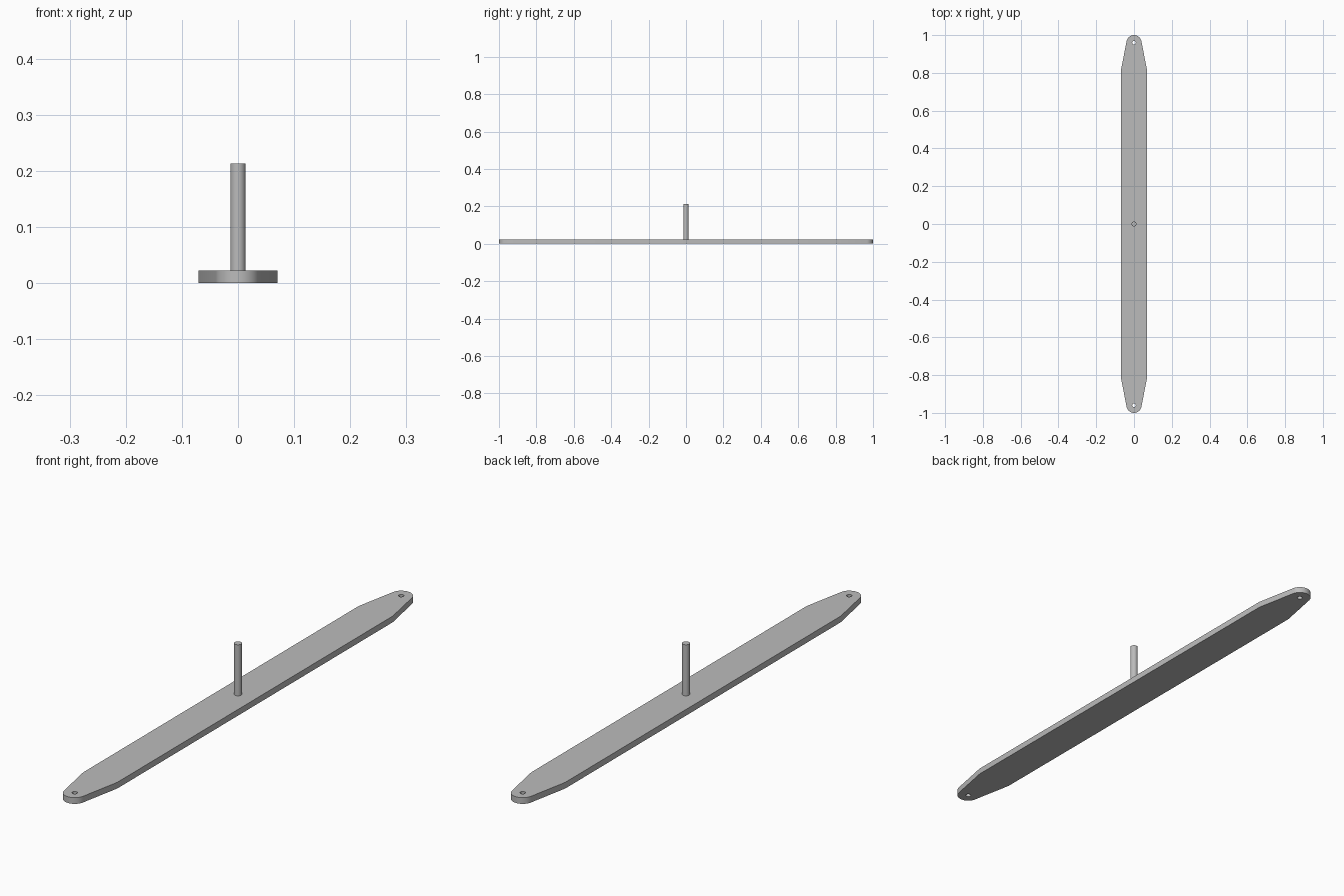
import bpy, bmesh
from math import sin, cos, pi, radians

cube = bpy.data.objects.get("Cube")
if cube:
    bpy.data.objects.remove(cube, do_unlink=True)

HALF_W, THICK = 0.07, 0.023
SHOULDER_Y, END_Y, END_R = 0.81, 0.96, 0.04
HOLE_R, ROD_R, ROD_TOP = 0.0095, 0.0135, 0.213

grey = bpy.data.materials.new("plain grey")
grey.use_nodes = True
colour = (0.5, 0.5, 0.5, 1)
grey.diffuse_color = colour
grey.node_tree.nodes["Principled BSDF"].inputs["Base Color"].default_value = colour


def finish(name, bm):
    bmesh.ops.recalc_face_normals(bm, faces=bm.faces)
    mesh = bpy.data.meshes.new(name)
    bm.to_mesh(mesh)
    bm.free()
    obj = bpy.data.objects.new(name, mesh)
    bpy.context.collection.objects.link(obj)
    mesh.materials.append(grey)
    bpy.ops.object.select_all(action='DESELECT')
    obj.select_set(True)
    bpy.context.view_layer.objects.active = obj
    bpy.ops.object.shade_smooth_by_angle(angle=radians(30))
    return obj


def arc(cy, r, start, end, steps):
    angles = [start + (end - start) * i / steps for i in range(steps + 1)]
    return [(r * cos(a), cy + r * sin(a)) for a in angles]


# Plate outline: tapered shoulders running tangent into rounded ends
tilt = radians(10)
half = [(HALF_W, SHOULDER_Y)] + arc(END_Y, END_R, tilt, pi - tilt, 24) + [(-HALF_W, SHOULDER_Y)]
outline = half + [(-x, -y) for x, y in half]
holes = [arc(s * END_Y, HOLE_R, 0, 2 * pi, 24)[:-1] for s in (1, -1)]

# Plate: fill the outline around the end holes, then extrude
bm = bmesh.new()
edges = []
for loop in [outline] + holes:
    verts = [bm.verts.new((x, y, 0)) for x, y in loop]
    edges += [bm.edges.new((v, verts[i - 1])) for i, v in enumerate(verts)]
bmesh.ops.triangle_fill(bm, edges=edges, use_beauty=True)
ext = bmesh.ops.extrude_face_region(bm, geom=bm.faces[:], use_keep_orig=True)
top = [g for g in ext["geom"] if isinstance(g, bmesh.types.BMVert)]
bmesh.ops.translate(bm, verts=top, vec=(0, 0, THICK))
finish("plate", bm)

# Upright rod at the centre
bm = bmesh.new()
bmesh.ops.create_cone(bm, cap_ends=True, segments=32, radius1=ROD_R, radius2=ROD_R,
                      depth=ROD_TOP - THICK)
bmesh.ops.translate(bm, verts=bm.verts, vec=(0, 0, (ROD_TOP + THICK) / 2))
finish("upright_rod", bm)
